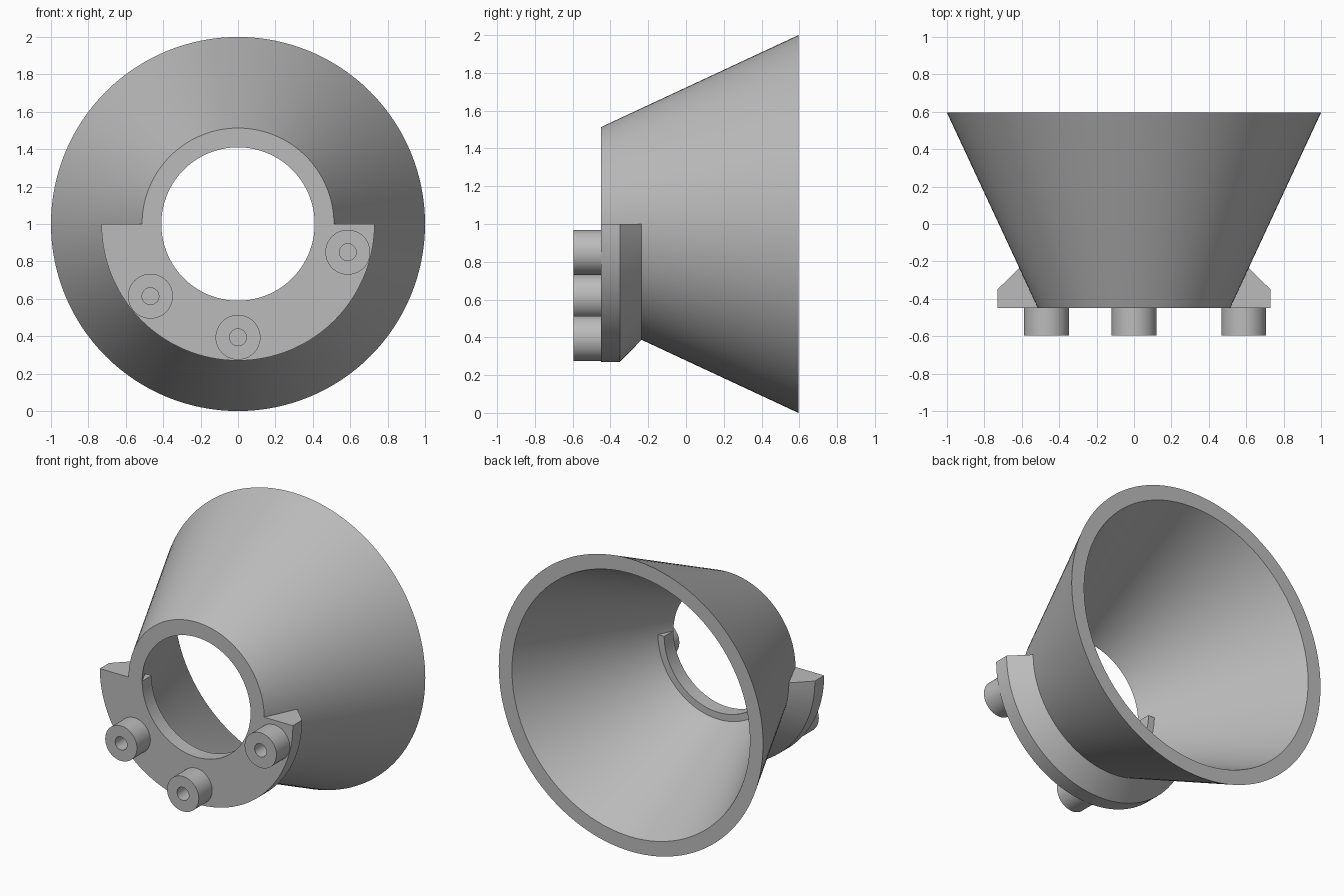
import bpy
import bmesh
from math import sin, cos, pi, radians

cube = bpy.data.objects.get("Cube")
if cube:
    bpy.data.objects.remove(cube, do_unlink=True)

grey = bpy.data.materials.new("plain grey")
grey.use_nodes = True
colour = (0.5, 0.5, 0.5, 1)
grey.diffuse_color = colour
grey.node_tree.nodes["Principled BSDF"].inputs["Base Color"].default_value = colour


def revolve(name, profile, cx=0, cz=1, start=0, sweep=2 * pi, steps=128):
    """Turn a closed (radius, y) profile about an axis along y; cap partial sweeps."""
    full = sweep > 2 * pi - 0.001
    bm = bmesh.new()
    rings = []
    for i in range(steps if full else steps + 1):
        a = start + sweep * i / steps
        rings.append([bm.verts.new((cx + r * cos(a), y, cz + r * sin(a)))
                      for r, y in profile])
    n = len(profile)
    for i in range(steps):
        a, b = rings[i], rings[(i + 1) % len(rings)]
        for j in range(n):
            k = (j + 1) % n
            bm.faces.new((a[j], a[k], b[k], b[j]))
    if not full:
        bm.faces.new(rings[0])
        bm.faces.new(rings[-1])
    # Merge points that lie on the axis
    bmesh.ops.remove_doubles(bm, verts=bm.verts, dist=0.00001)
    bmesh.ops.recalc_face_normals(bm, faces=bm.faces)
    mesh = bpy.data.meshes.new(name)
    bm.to_mesh(mesh)
    bm.free()
    mesh.materials.append(grey)
    obj = bpy.data.objects.new(name, mesh)
    bpy.context.collection.objects.link(obj)
    bpy.ops.object.select_all(action='DESELECT')
    obj.select_set(True)
    bpy.context.view_layer.objects.active = obj
    bpy.ops.object.shade_smooth_by_angle(angle=radians(20))
    return obj


front, back, tip = -0.45, 0.595, -0.595
step, flange_back = -0.35, -0.235

# Hollow cone, open at both ends
revolve("cone_shell", [(0.513, front), (1, back), (0.9, back), (0.41, front)])

# Half-ring flange under the narrow end, chamfered into the cone
revolve("mounting_flange",
        [(0.513, front), (0.73, front), (0.73, step), (0.613, flange_back)],
        start=pi, sweep=pi, steps=64)

# Matching half-ring lip inside the cone
revolve("inner_lip", [(0.41, front), (0.41, step), (0.457, step)],
        start=pi, sweep=pi, steps=64)

# Three round pegs with blind holes
pegs = {"right_peg": (-0.468, 0.614), "bottom_peg": (0, 0.394), "left_peg": (0.587, 0.849)}
for name, (x, z) in pegs.items():
    revolve(name, [(0, front), (0.12, front), (0.12, tip), (0.045, tip),
                   (0.045, front - 0.005), (0, front - 0.005)],
            cx=x, cz=z, steps=48)
